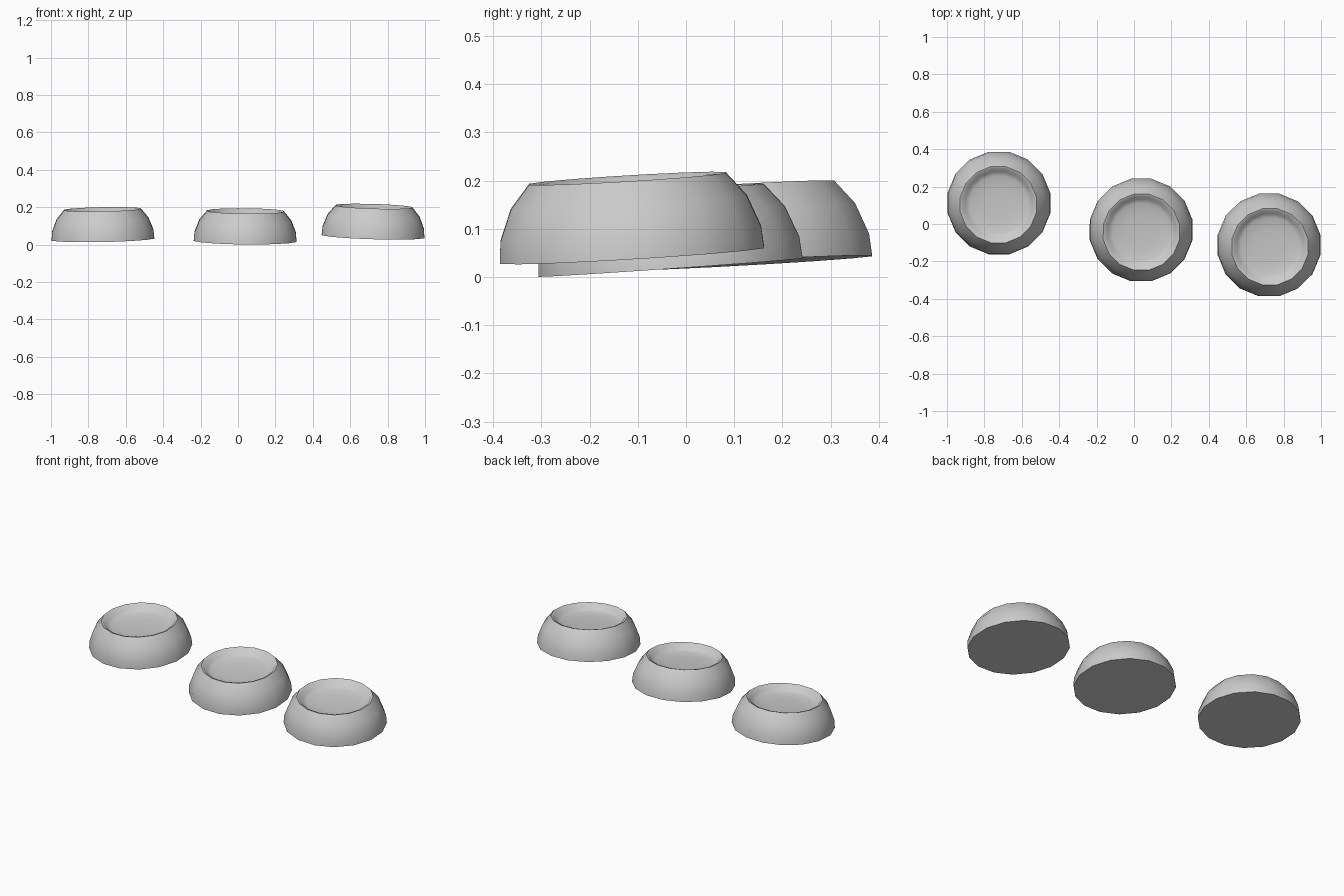
import bpy
import bmesh
from math import cos, sin, pi, radians

cube = bpy.data.objects.get("Cube")
if cube:
    bpy.data.objects.remove(cube, do_unlink=True)

grey = bpy.data.materials.new("plain grey")
grey.use_nodes = True
colour = (0.6, 0.6, 0.6, 1)
grey.diffuse_color = colour
grey.node_tree.nodes["Principled BSDF"].inputs["Base Color"].default_value = colour

SIDES = 16
# Radius and height, from the base edge over the rim to the dish floor
PROFILE = [(0.28, 0), (0.276, 0.045), (0.25, 0.11), (0.208, 0.16),
           (0.195, 0.156), (0.178, 0.132), (0.155, 0.124), (0.09, 0.118)]


def make_bowl(name, location, tilt):
    """Lathe a low, thick bowl with a flat base and a shallow dish."""
    bm = bmesh.new()
    rings = []
    for r, z in PROFILE:
        angles = [2 * pi * (i + 0.5) / SIDES for i in range(SIDES)]
        rings.append([bm.verts.new((r * cos(a), r * sin(a), z)) for a in angles])
    for low, high in zip(rings, rings[1:]):
        for i in range(SIDES):
            j = (i + 1) % SIDES
            bm.faces.new((low[i], low[j], high[j], high[i]))
    bm.faces.new(rings[0][::-1])
    bm.faces.new(rings[-1])
    mesh = bpy.data.meshes.new(name)
    bm.to_mesh(mesh)
    bm.free()
    mesh.materials.append(grey)
    bowl = bpy.data.objects.new(name, mesh)
    bowl.location = location
    bowl.rotation_euler = tilt
    bpy.context.collection.objects.link(bowl)
    return bowl


# Three slightly tilted bowls in a slanting row
bowls = [
    make_bowl("right_bowl", (-0.722, 0.112, 0.029), (0.055, -0.02, 0)),
    make_bowl("middle_bowl", (0.038, -0.032, 0.02), (0.07, 0.01, 0)),
    make_bowl("left_bowl", (0.722, -0.112, 0.045), (0.06, 0.03, 0)),
]

# Smooth sides with crisp base and rim
bpy.ops.object.select_all(action="DESELECT")
for bowl in bowls:
    bowl.select_set(True)
bpy.context.view_layer.objects.active = bowls[0]
bpy.ops.object.shade_smooth_by_angle(angle=radians(40))
